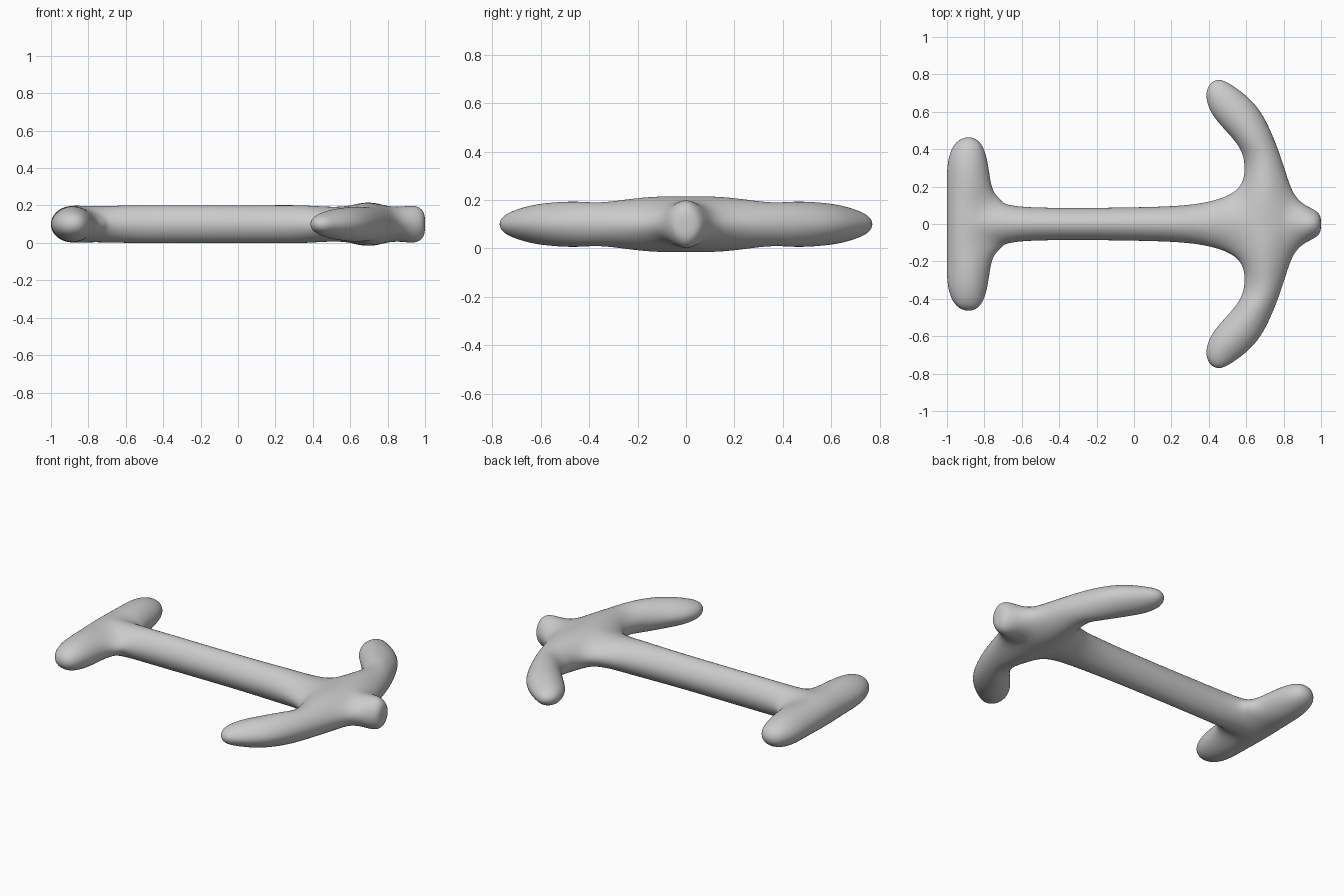
import bpy, bmesh
from mathutils import Vector

if "Cube" in bpy.data.objects:
    bpy.data.objects.remove(bpy.data.objects["Cube"])

MID = 0.1
# Control points for the y >= 0 half: x, y, height above mid-plane (0 = outline or tip)
P = {
    # crossbar
    'a0': (-1, 0, 0), 'a1': (-1, .2, 0), 'a2': (-.985, .37, 0),
    'r0': (-.87, 0, .099), 'r1': (-.885, .2, .096), 'r2': (-.888, .37, .08),
    't0': (-.888, .463, 0), 'b2': (-.793, .37, 0), 'b1': (-.76, .2, 0),
    'c': (-.712, .128, 0),
    # shaft
    'k1': (-.56, 0, .1), 's1': (-.56, .09, 0),
    'k2': (.0, 0, .1), 's2': (.0, .089, 0),
    'k3': (.35, 0, .1), 's3': (.35, .11, 0),
    # crown and arm
    'jl': (.6, 0, .1), 'jr': (.79, 0, .1),
    'd0': (.545, .18, 0), 'd1': (.591, .3, 0), 'd2': (.562, .41, 0),
    'd3': (.475, .517, 0), 'd4': (.397, .635, 0),
    'p1': (.7, .3, .095), 'p2': (.65, .445, .093), 'p3': (.563, .575, .087),
    'p4': (.463, .688, .062), 't1': (.417, .757, 0),
    'o0': (.86, .155, 0), 'o1': (.8, .31, 0), 'o2': (.735, .485, 0),
    'o3': (.65, .633, 0), 'o4': (.53, .737, 0),
    # end knob
    'e1': (.93, 0, .098), 'f1': (.94, .088, 0),
    'e2': (.988, 0, .07), 'f2': (.988, .055, 0), 't2': (1, 0, 0),
}
FACES = """a0 a1 r1 r0|a1 a2 r2 r1|a2 t0 r2|r1 r2 b2 b1|r2 t0 b2
|r0 r1 b1 c|r0 c s1 k1|k1 s1 s2 k2|k2 s2 s3 k3
|k3 s3 d0 jl|jl d0 d1 p1|jl p1 jr|jr p1 o1 o0|jr o0 f1 e1
|p1 d1 d2 p2|p2 d2 d3 p3|p3 d3 d4 p4|p4 d4 t1
|o1 p1 p2 o2|o2 p2 p3 o3|o3 p3 p4 o4|o4 p4 t1
|e1 f1 f2 e2|e2 f2 t2"""

# Anchor cage, mirrored left/right and top/bottom with shared seam vertices
bm = bmesh.new()
cache = {}


def vert(name, sy, sz):
    x, y, h = P[name]
    key = (x, y * sy + 0.0, h * sz + 0.0)
    if key not in cache:
        cache[key] = bm.verts.new((key[0], key[1], MID + key[2]))
    return cache[key]


for face in FACES.split('|'):
    for sy in (1, -1):
        for sz in (1, -1):
            bm.faces.new([vert(n, sy, sz) for n in face.split()])
bmesh.ops.recalc_face_normals(bm, faces=bm.faces[:])
mesh = bpy.data.meshes.new("anchor")
bm.to_mesh(mesh)
bm.free()
anchor = bpy.data.objects.new("anchor", mesh)
bpy.context.collection.objects.link(anchor)
for p in mesh.polygons:
    p.use_smooth = True

sub = anchor.modifiers.new("smooth", 'SUBSURF')
sub.levels = sub.render_levels = 3

# Inflate the cage until the smoothed surface passes through the control points
target = [v.co.copy() for v in mesh.vertices]
for _ in range(40):
    dg = bpy.context.evaluated_depsgraph_get()
    ev = anchor.evaluated_get(dg)
    now = [Vector(v.co) for v in ev.data.vertices[:len(target)]]
    for v, t, n in zip(mesh.vertices, target, now):
        v.co += t - n
    mesh.update()
    anchor.update_tag()
    bpy.context.view_layer.update()
sub.levels = sub.render_levels = 4
